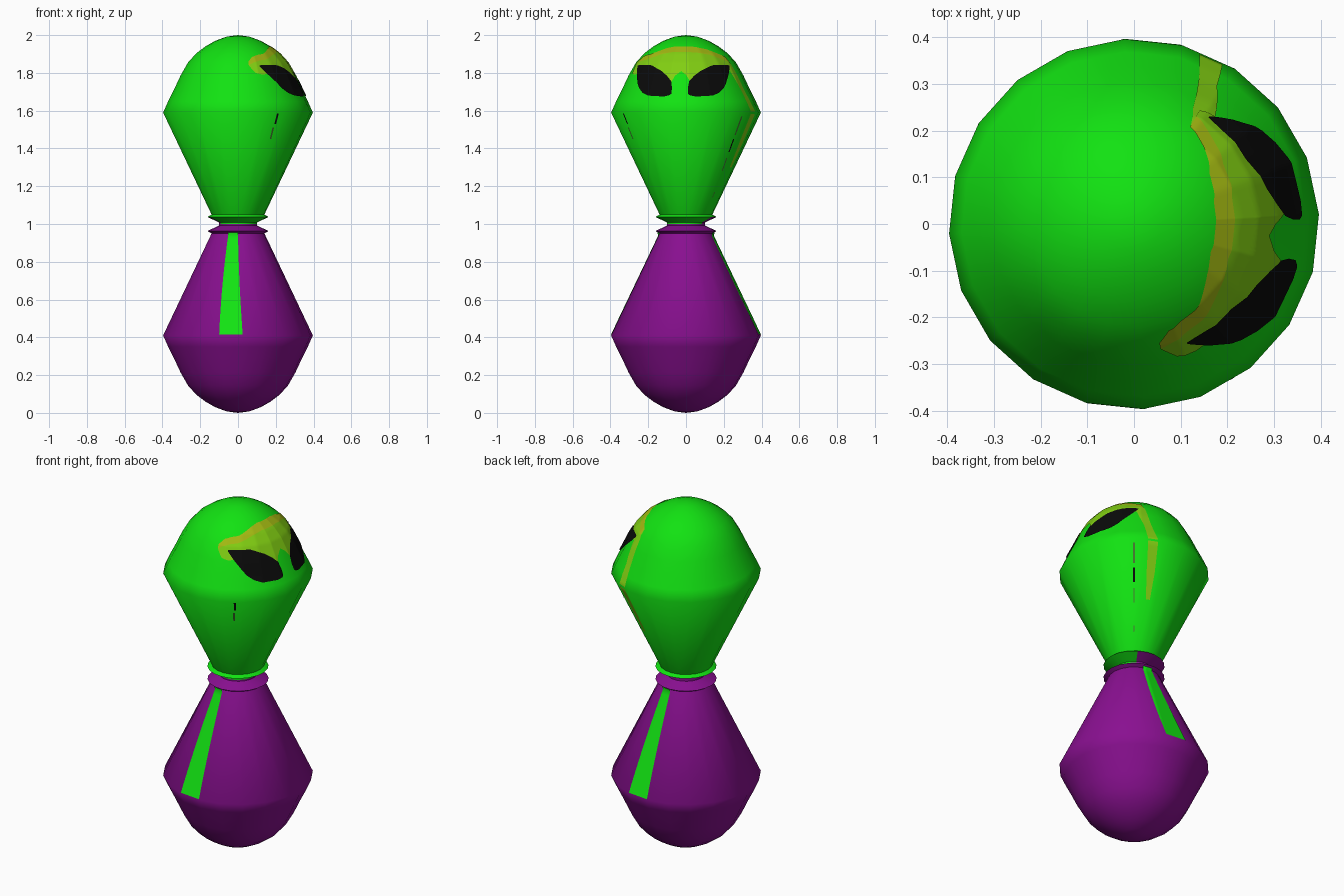
import bpy, bmesh, math
from mathutils import Vector

if "Cube" in bpy.data.objects:
    bpy.data.objects.remove(bpy.data.objects["Cube"])

SIDES, TURN = 20, 3.0


def material(name, rgb):
    m = bpy.data.materials.new(name)
    m.diffuse_color = (*rgb, 1)
    m.use_nodes = True
    m.node_tree.nodes["Principled BSDF"].inputs["Base Color"].default_value = m.diffuse_color
    return m


GREEN = material("bright green", (0.006, 0.76, 0.006))
PURPLE = material("purple", (0.25, 0.005, 0.28))
BLACK = material("black", (0.003, 0.003, 0.003))
GOLD = material("gold", (0.37, 0.49, 0.006))
LIME = material("lime", (0.22, 0.62, 0.006))
OLIVE = material("olive", (0.06, 0.2, 0.03))

# Half outline, from the waist to the crown (radius, height)
HALF = [(0.10, 1.0), (0.10, 1.008), (0.162, 1.037), (0.14, 1.05), (0.397, 1.59),
        (0.37, 1.65), (0.34, 1.71), (0.305, 1.785), (0.265, 1.855), (0.22, 1.905),
        (0.17, 1.942), (0.12, 1.97), (0.06, 1.992), (0.0, 2.0)]


def finish(name, bm, mats):
    me = bpy.data.meshes.new(name)
    bm.to_mesh(me)
    bm.free()
    for m in mats:
        me.materials.append(m)
    ob = bpy.data.objects.new(name, me)
    bpy.context.collection.objects.link(ob)
    bpy.ops.object.select_all(action='DESELECT')
    ob.select_set(True)
    bpy.context.view_layer.objects.active = ob
    bpy.ops.object.shade_smooth_by_angle(angle=math.radians(58))
    return ob


def lathe(name, outline, mats, rule=None):
    bm = bmesh.new()
    rings = []
    for r, z in outline:
        if r == 0:
            rings.append([bm.verts.new((0, 0, z))] * SIDES)
            continue
        ring = []
        for k in range(SIDES):
            a = math.radians(TURN + k * 360 / SIDES)
            ring.append(bm.verts.new((r * math.cos(a), r * math.sin(a), z)))
        rings.append(ring)
    for lo, hi in zip(rings, rings[1:]):
        for k in range(SIDES):
            n = (k + 1) % SIDES
            vs = list(dict.fromkeys((lo[k], lo[n], hi[n], hi[k])))
            bm.faces.new(vs)
    bmesh.ops.recalc_face_normals(bm, faces=bm.faces)
    # the half shell is open at the waist, so make sure it points outward
    top = max(bm.faces, key=lambda f: abs(f.calc_center_median().z - 1))
    c = top.calc_center_median()
    if top.normal.z * (c.z - 1) < 0:
        bmesh.ops.reverse_faces(bm, faces=bm.faces)
    if rule:
        for f in bm.faces:
            f.material_index = rule(f.calc_center_median())
    return finish(name, bm, mats)


def surface(angle, z, lift):
    """Point on the faceted body at an angle and height."""
    h = z if z >= 1 else 2 - z
    for (r0, z0), (r1, z1) in zip(HALF, HALF[1:]):
        if z1 > z0 and z0 <= h <= z1:
            r = r0 + (r1 - r0) * (h - z0) / (z1 - z0)
            break
    step = 360 / SIDES
    off = (angle - TURN) % step - step / 2
    r *= math.cos(math.radians(step / 2)) / math.cos(math.radians(off))
    a = math.radians(angle)
    return Vector(((r + lift) * math.cos(a), (r + lift) * math.sin(a), z))


def patch(name, pairs, mat, lift=0.003, along=8, across=16):
    """Thin painted plate lofted between pairs of (angle, height) points."""
    bm = bmesh.new()
    cols = []
    for i in range((len(pairs) - 1) * along + 1):
        s = min(i // along, len(pairs) - 2)
        t = i / along - s
        ends = [[p + (q - p) * t for p, q in zip(pairs[s][e], pairs[s + 1][e])]
                for e in (0, 1)]
        col = []
        for j in range(across + 1):
            u = j / across
            a, z = (p + (q - p) * u for p, q in zip(*ends))
            col.append(bm.verts.new(surface(a, z, lift)))
        cols.append(col)
    for c0, c1 in zip(cols, cols[1:]):
        for j in range(across):
            f = bm.faces.new((c0[j], c1[j], c1[j + 1], c0[j + 1]))
            f.normal_update()
            c = f.calc_center_median()
            if f.normal.x * c.x + f.normal.y * c.y < 0:
                f.normal_flip()
    return finish(name, bm, [mat])


def columns(rows, flip=None):
    out = [((a, lo), (a, hi)) for a, lo, hi in rows]
    if flip is not None:
        out = [((flip - a, lo), (flip - a, hi)) for a, lo, hi in reversed(rows)]
    return out


def collar_rule(c):
    # part of the collar underside is purple
    return int(c.z < 1.03 and 50 < math.degrees(math.atan2(c.y, c.x)) % 360 < 200)


# Body halves
lathe("upper_body", HALF, [GREEN, PURPLE], collar_rule)
lathe("lower_body", [(r, 2 - z) for r, z in HALF], [PURPLE])

# Tapered stripes, front and back
for name, turn in (("front_stripe", 0), ("back_stripe", -180)):
    patch(name, [((249 + turn, 0.955), (270 + turn, 0.955)),
                 ((255.5 + turn, 0.415), (273.6 + turn, 0.415))],
          GREEN, along=30)

# Eyes, mirrored about the face centre
EYE = [(1.6, 1.69, 1.72), (3, 1.682, 1.757), (8, 1.675, 1.785), (15, 1.677, 1.81),
       (23, 1.68, 1.828), (30, 1.695, 1.84), (36, 1.72, 1.842), (43, 1.765, 1.843),
       (50, 1.805, 1.842), (55, 1.835, 1.84)]
patch("eye_back", columns(EYE), BLACK, 0.007)
patch("eye_front", columns(EYE, flip=-11), BLACK, 0.007)

# Brow: lime field with a gold upper band
BROW = [(-78, 1.84, 1.86), (-72, 1.80, 1.885), (-64, 1.79, 1.895), (-55, 1.80, 1.90),
        (-34, 1.80, 1.93), (-20, 1.77, 1.94), (-14, 1.75, 1.94), (-11, 1.785, 1.94),
        (-5, 1.81, 1.94), (0, 1.79, 1.94), (4, 1.755, 1.94), (15, 1.78, 1.938),
        (34, 1.81, 1.925), (50, 1.81, 1.90), (60, 1.83, 1.885)]
patch("brow", columns([(a, lo, max(lo, hi - 0.03)) for a, lo, hi in BROW]), LIME, 0.004)
patch("brow_band", columns([(a, max(lo, hi - 0.03), hi) for a, lo, hi in BROW]), GOLD, 0.004)

# Streak running down from the back end of the brow
STREAK = [(1.88, 47, 60), (1.83, 52, 63), (1.7, 59, 66), (1.6, 61, 69),
          (1.43, 62, 70), (1.3, 64, 69)]
patch("brow_streak", [((a, z), (b, z)) for z, a, b in STREAK], LIME, 0.002)

# Thin broken lines on the cheeks
for i, (a, lo, hi, mat) in enumerate([
        (-57.5, 1.53, 1.585, BLACK), (-58.5, 1.45, 1.51, OLIVE),
        (50, 1.47, 1.57, OLIVE), (50, 1.38, 1.45, BLACK),
        (50, 1.28, 1.35, OLIVE), (50, 1.14, 1.17, OLIVE)]):
    patch(f"cheek_line_{i + 1}", columns([(a - 0.8, lo, hi), (a + 0.8, lo, hi)]),
          mat, 0.003, along=2)
